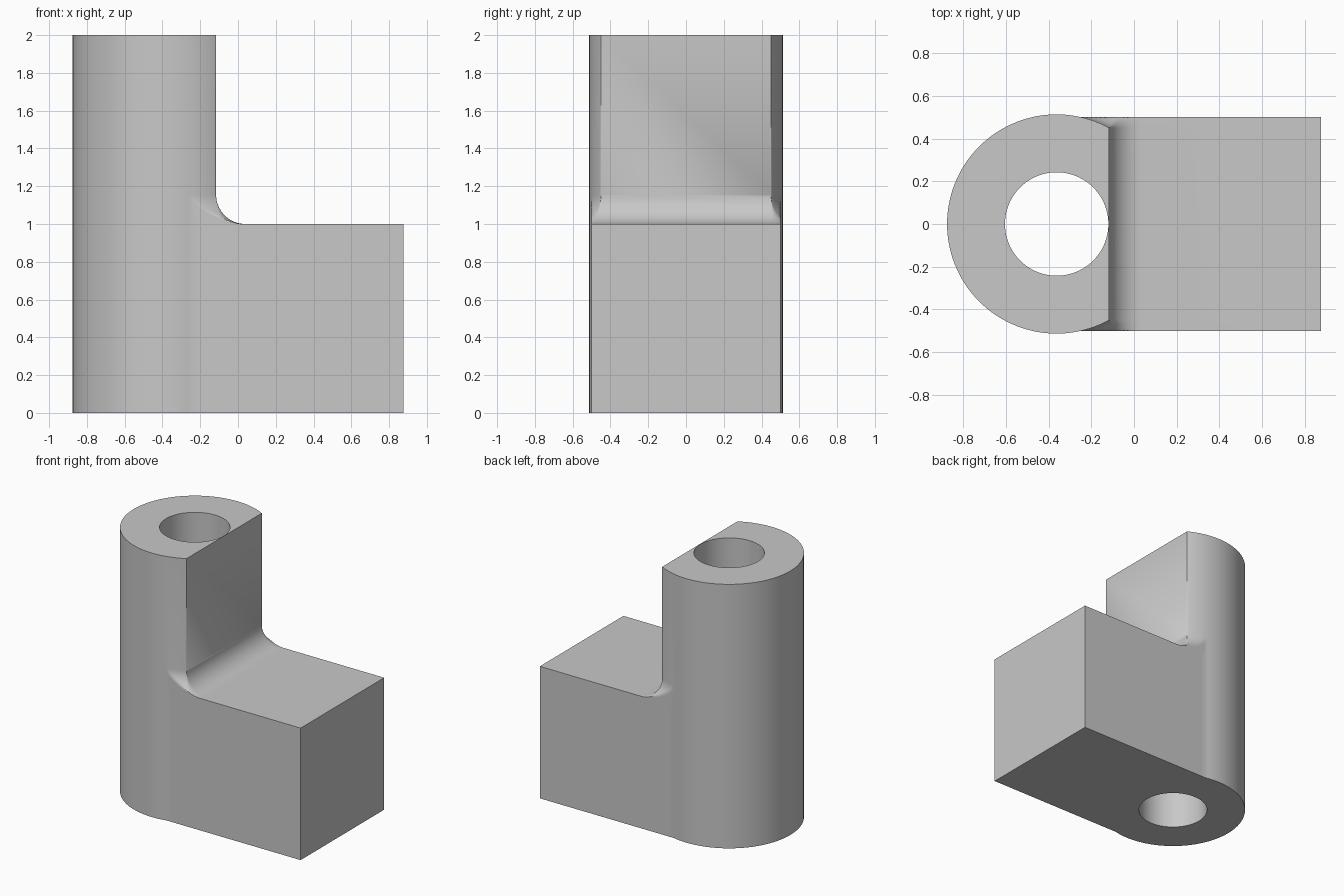
import bpy, bmesh
from math import radians, degrees, atan2, sqrt, sin, cos, pi

cube = bpy.data.objects.get("Cube")
if cube:
    bpy.data.objects.remove(cube, do_unlink=True)

CX, R, HOLE_R = -0.362, 0.513, 0.242       # post centre, radius, bore
FLAT_X, END_X, HALF_Y = -0.116, 0.875, 0.5  # post flat, foot end, foot half width
FOOT_Z, TOP_Z, FILLET = 1.0, 2.0, 0.155
CORNER_Y = sqrt(R * R - (FLAT_X - CX) ** 2)
JOINT = atan2(HALF_Y, sqrt(R * R - HALF_Y ** 2))
CORNER = atan2(CORNER_Y, FLAT_X - CX)

grey = bpy.data.materials.new("grey")
grey.use_nodes = True
grey.diffuse_color = (0.58, 0.58, 0.58, 1)
grey.node_tree.nodes["Principled BSDF"].inputs["Base Color"].default_value = grey.diffuse_color


def steps(a, b, n):
    return [a + (b - a) * i / n for i in range(n + 1)]


def half_outline(d):
    """Post outline from its left to its flat, grown by d towards the foot."""
    pts = [(CX + R * cos(a), R * sin(a)) for a in steps(pi, JOINT, 48)]
    grown = [(CX + (R + d) * cos(a), (R + d) * sin(a)) for a in steps(JOINT, CORNER, 16)[1:]]
    grown += [(FLAT_X + d * cos(a), CORNER_Y + d * sin(a)) for a in steps(CORNER, 0, 20)[1:]]
    return pts + [(x, min(y, HALF_Y)) for x, y in grown]


def foot_outline():
    """Same point count as half_outline, carried out to the end of the foot."""
    pts = half_outline(FILLET)
    out, corner_done = pts[:49], False
    for x, y in pts[49:]:
        if y >= HALF_Y - 1e-6:
            out.append((x, y))
        else:
            out.append((END_X, y if corner_done else HALF_Y))
            corner_done = True
    return out


# Rows of the body: foot, fillet, then the straight post
rows = [(foot_outline(), 0.0), (foot_outline(), FOOT_Z)]
for t in steps(0, pi / 2, 16):
    rows.append((half_outline(FILLET * (1 - sin(t))), FOOT_Z + FILLET * (1 - cos(t))))
rows.append((half_outline(0), TOP_Z))

bm = bmesh.new()
loops = []
for half, z in rows:
    ring = half + [(x, -y) for x, y in reversed(half[1:])]
    loops.append([bm.verts.new((x, y, z)) for x, y in ring])
for low, high in zip(loops, loops[1:]):
    for i in range(len(low)):
        j = (i + 1) % len(low)
        bm.faces.new((low[i], low[j], high[j], high[i]))
bmesh.ops.remove_doubles(bm, verts=bm.verts, dist=1e-5)
bmesh.ops.holes_fill(bm, edges=[e for e in bm.edges if e.is_boundary], sides=0)
bmesh.ops.recalc_face_normals(bm, faces=bm.faces)
mesh = bpy.data.meshes.new("post_and_foot")
bm.to_mesh(mesh)
bm.free()
body = bpy.data.objects.new("post_and_foot", mesh)
bpy.context.collection.objects.link(body)
mesh.materials.append(grey)

# Through bore
bpy.ops.mesh.primitive_cylinder_add(vertices=96, radius=HOLE_R, depth=TOP_Z + 1,
                                    location=(CX, 0, TOP_Z / 2))
cutter = bpy.context.object
cutter.name = "bore_cutter"
cutter.hide_render = True
cutter.data.materials.append(grey)
cut = body.modifiers.new("bore", 'BOOLEAN')
cut.operation, cut.solver, cut.object = 'DIFFERENCE', 'EXACT', cutter

bpy.ops.object.select_all(action='DESELECT')
body.select_set(True)
bpy.context.view_layer.objects.active = body
bpy.ops.object.modifier_apply(modifier=cut.name)
bpy.data.objects.remove(cutter, do_unlink=True)
bpy.ops.object.shade_smooth_by_angle(angle=radians(30))
